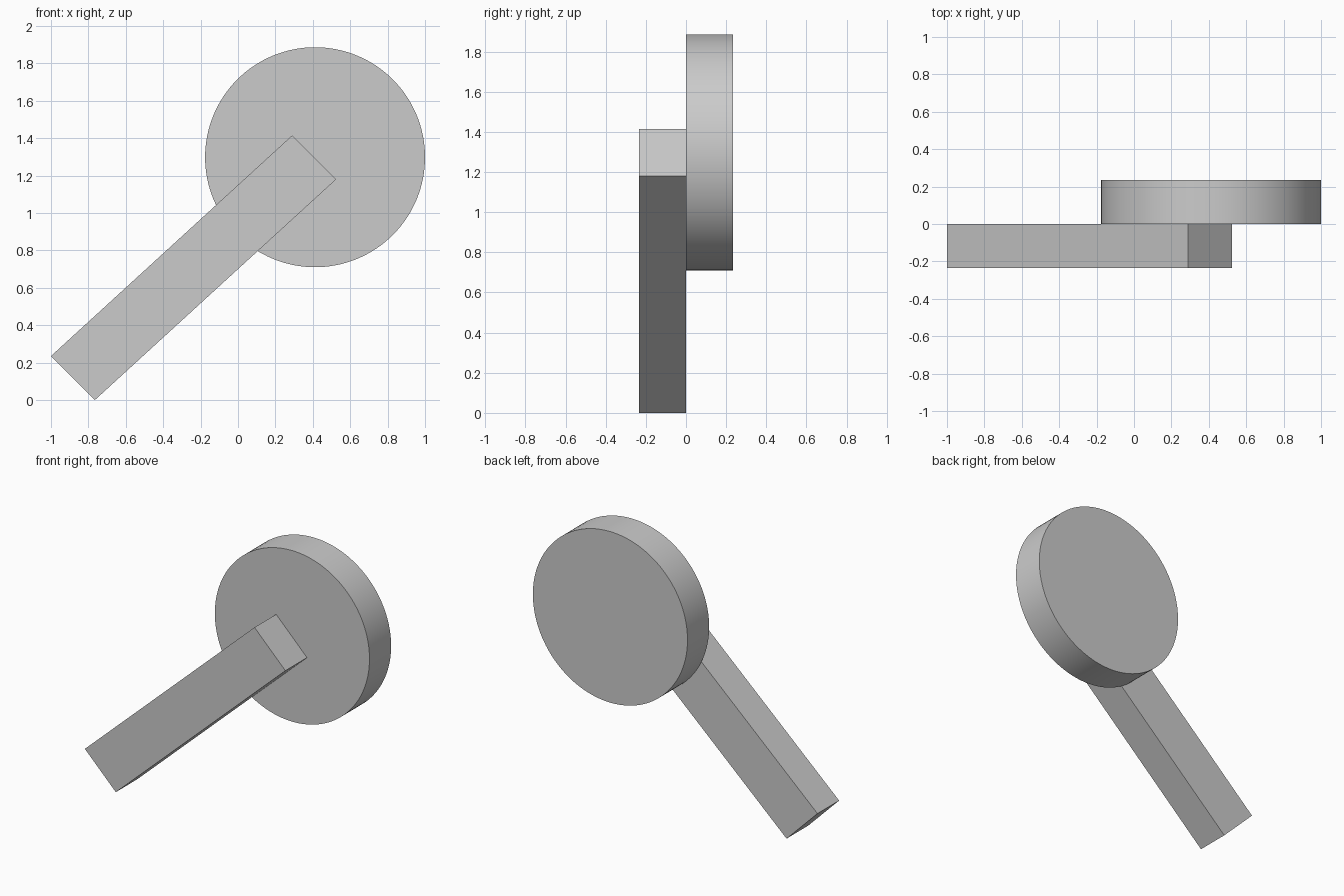
import bpy
import bmesh
import math
from mathutils import Vector

cube = bpy.data.objects.get("Cube")
if cube:
    bpy.data.objects.remove(cube, do_unlink=True)

DEPTH = 0.235

grey = bpy.data.materials.new("light_grey")
grey.use_nodes = True
grey.diffuse_color = (0.6, 0.6, 0.6, 1)
grey.node_tree.nodes["Principled BSDF"].inputs["Base Color"].default_value = (0.6, 0.6, 0.6, 1)


def extrude_profile(name, points, y_front, y_back):
    """Extrude an (x, z) outline from y_front to y_back."""
    bm = bmesh.new()
    face = bm.faces.new([bm.verts.new((x, y_front, z)) for x, z in points])
    result = bmesh.ops.extrude_face_region(bm, geom=[face])
    moved = [v for v in result["geom"] if isinstance(v, bmesh.types.BMVert)]
    bmesh.ops.translate(bm, verts=moved, vec=Vector((0, y_back - y_front, 0)))
    bmesh.ops.recalc_face_normals(bm, faces=bm.faces)
    mesh = bpy.data.meshes.new(name)
    bm.to_mesh(mesh)
    bm.free()
    mesh.materials.append(grey)
    obj = bpy.data.objects.new(name, mesh)
    bpy.context.collection.objects.link(obj)
    return obj


# Slanted arm in front
extrude_profile("arm", [(-1, DEPTH), (-1 + DEPTH, 0), (0.525, 1.18), (0.29, 1.415)], -DEPTH, 0)

# Round disc behind the arm's upper end
bpy.ops.mesh.primitive_cylinder_add(vertices=128, radius=0.588, depth=DEPTH,
                                    location=(0.412, DEPTH / 2, 1.298),
                                    rotation=(math.pi / 2, 0, 0))
disc = bpy.context.object
disc.name = "disc"
disc.data.materials.append(grey)
bpy.ops.object.shade_smooth_by_angle(angle=math.radians(30))
